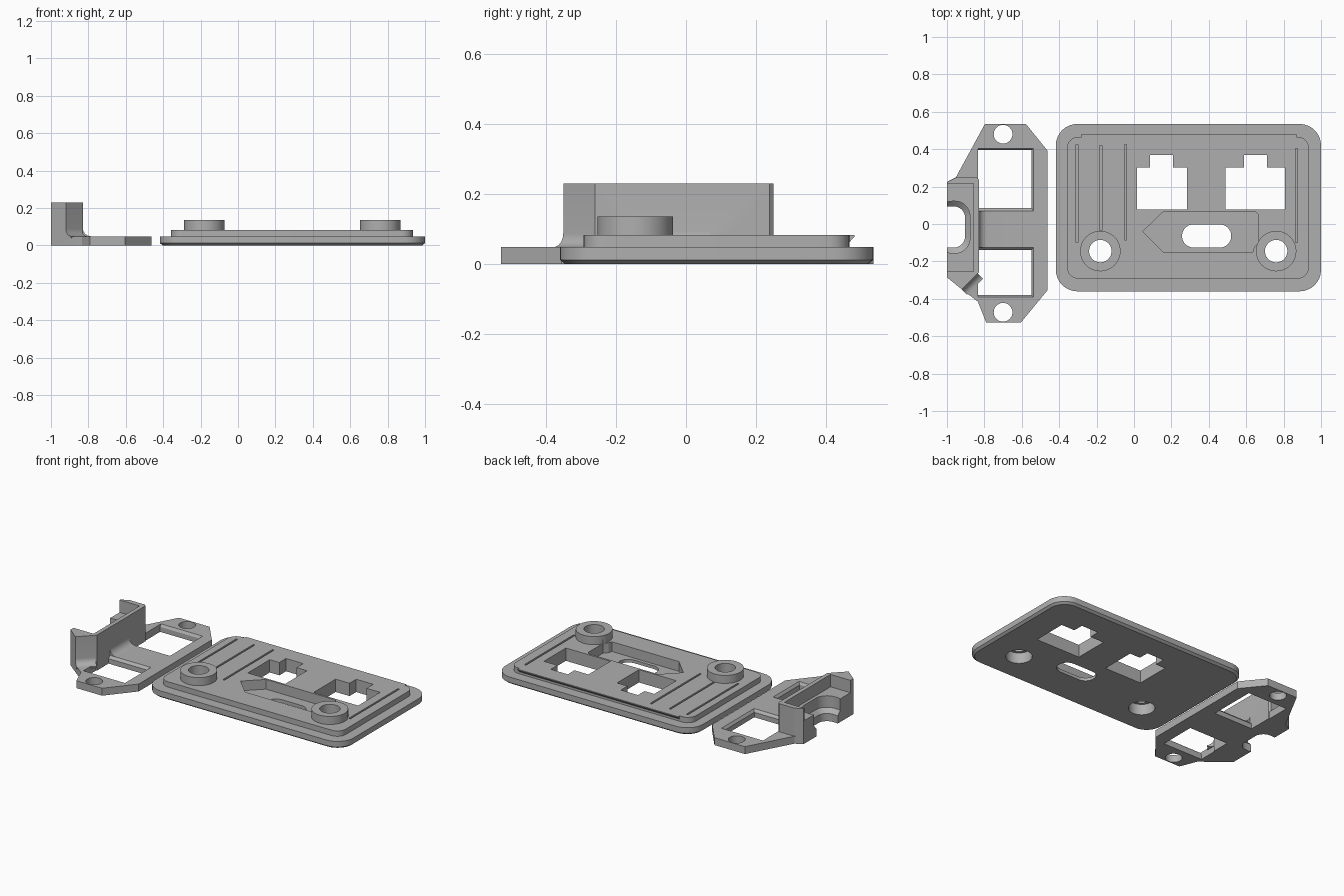
import bpy, bmesh
from math import sin, cos, pi, radians

if "Cube" in bpy.data.objects:
    bpy.data.objects.remove(bpy.data.objects["Cube"], do_unlink=True)

grey = bpy.data.materials.new("plain_grey")
grey.use_nodes = True
grey.diffuse_color = (0.43, 0.43, 0.43, 1)
grey.node_tree.nodes["Principled BSDF"].inputs["Base Color"].default_value = (0.43, 0.43, 0.43, 1)


def rounded(x0, x1, y0, y1, r, n=8):
    """Counter-clockwise rounded rectangle outline."""
    corners = [(x1 - r, y1 - r), (x0 + r, y1 - r), (x0 + r, y0 + r), (x1 - r, y0 + r)]
    return [(cx + r * cos(pi / 2 * (k + i / n)), cy + r * sin(pi / 2 * (k + i / n)))
            for k, (cx, cy) in enumerate(corners) for i in range(n + 1)]


def rect(x0, x1, y0, y1):
    return [(x0, y0), (x1, y0), (x1, y1), (x0, y1)]


def circle(cx, cy, r, n=48):
    return [(cx + r * cos(2 * pi * i / n), cy + r * sin(2 * pi * i / n)) for i in range(n)]


def loft(name, levels):
    """Closed solid through outlines [(z, points), ...] with equal point counts."""
    bm = bmesh.new()
    rings = [[bm.verts.new((x, y, z)) for x, y in pts] for z, pts in levels]
    n = len(rings[0])
    for a, b in zip(rings, rings[1:]):
        for i in range(n):
            j = (i + 1) % n
            bm.faces.new((a[i], a[j], b[j], b[i]))
    bm.faces.new(rings[0][::-1])
    bm.faces.new(rings[-1])
    bmesh.ops.remove_doubles(bm, verts=bm.verts, dist=1e-5)
    bmesh.ops.recalc_face_normals(bm, faces=bm.faces)
    mesh = bpy.data.meshes.new(name)
    bm.to_mesh(mesh)
    bm.free()
    mesh.materials.append(grey)
    ob = bpy.data.objects.new(name, mesh)
    bpy.context.scene.collection.objects.link(ob)
    return ob


def prism(name, pts, z0, z1):
    return loft(name, [(z0, pts), (z1, pts)])


def combine(ob, tools, operation):
    """Apply booleans in order and discard the tools."""
    for t in tools:
        mod = ob.modifiers.new("bool", "BOOLEAN")
        mod.operation, mod.solver, mod.object = operation, "EXACT", t
    bpy.context.view_layer.update()
    dg = bpy.context.evaluated_depsgraph_get()
    mesh = bpy.data.meshes.new_from_object(ob.evaluated_get(dg))
    ob.modifiers.clear()
    ob.data = mesh
    for t in tools:
        bpy.data.objects.remove(t, do_unlink=True)


def fillet(name, a, b, out, r, z):
    """Concave fillet strip along the foot of a wall from a to b."""
    prof = [(-0.01, -0.01), (r, -0.01)]
    prof += [(r - r * sin(t * pi / 12), r - r * cos(t * pi / 12)) for t in range(7)]
    prof += [(-0.01, r)]
    ob = loft(name, [(0, prof), (1, prof)])
    for v in ob.data.vertices:
        d, h, t = v.co
        v.co = (a[0] + (b[0] - a[0]) * t + out[0] * d,
                a[1] + (b[1] - a[1]) * t + out[1] * d, z + h)
    bm = bmesh.new()
    bm.from_mesh(ob.data)
    bmesh.ops.recalc_face_normals(bm, faces=bm.faces)
    bm.to_mesh(ob.data)
    bm.free()
    return ob


# Cover plate: chamfered base, raised lip, screw bosses and snap ridge
BASE, LIP = 0.048, 0.083
outer = rounded(-0.418, 1.0, -0.36, 0.535, 0.115)
inset = rounded(-0.403, 0.985, -0.345, 0.52, 0.10)
plate = loft("cover_plate", [(0, inset), (0.012, outer), (BASE, outer)])
bosses = [(-0.18, -0.145), (0.76, -0.145)]
adds = [prism("lip", rounded(-0.358, 0.935, -0.292, 0.466, 0.06), 0.02, LIP)]
adds += [prism("boss", circle(x, y, 0.108), 0.03, 0.135) for x, y in bosses]
adds.append(loft("snap_ridge", [(0.062, rect(-0.28, 0.87, 0.44, 0.466)),
                                (0.078, rect(-0.28, 0.87, 0.44, 0.481)),
                                (LIP, rect(-0.28, 0.87, 0.44, 0.481))]))
combine(plate, adds, "UNION")

# Openings: screw holes, stepped windows, cable pocket with slot, thin grooves
cuts = []
for x, y in bosses:
    cuts.append(prism("screw_hole", circle(x, y, 0.06), -0.1, 0.3))
    cuts.append(prism("counterbore", circle(x, y, 0.078), -0.1, 0.07))
for x0, x1, n0, n1 in [(0.016, 0.283, 0.085, 0.208), (0.488, 0.807, 0.588, 0.71)]:
    cuts.append(prism("window", [(x0, 0.077), (x1, 0.077), (x1, 0.302), (n1, 0.302),
                                 (n1, 0.37), (n0, 0.37), (n0, 0.302), (x0, 0.302)], -0.1, 0.3))
cuts.append(prism("pocket", [(0.047, -0.04), (0.155, -0.149), (0.635, -0.149), (0.642, -0.125),
                             (0.665, -0.1), (0.665, 0.05), (0.652, 0.064), (0.155, 0.064)],
                  0.02, 0.11))
cuts.append(prism("slot", rounded(0.257, 0.52, -0.126, -0.002, 0.0615), -0.1, 0.06))
for x, y0, y1 in [(-0.305, -0.1, 0.425), (-0.178, -0.035, 0.42),
                  (-0.045, -0.085, 0.425), (0.869, -0.1, 0.405)]:
    cuts.append(prism("groove", rect(x - 0.006, x + 0.006, y0, y1), 0.06, 0.2))
combine(plate, cuts, "DIFFERENCE")

# Clamp bracket: flat frame with two windows and two screw holes
frame = prism("clamp_bracket", [
    (-0.797, 0.535), (-0.578, 0.535), (-0.463, 0.393), (-0.463, -0.355), (-0.605, -0.527),
    (-0.79, -0.527), (-0.835, -0.415), (-0.92, -0.35), (-1.0, -0.285), (-1.0, 0.225),
    (-0.952, 0.25)], 0, BASE)
cuts = [prism("hole", circle(-0.70, y, 0.05), -0.1, 0.2) for y in (0.48, -0.472)]
for y0, y1, t0, t1 in [(0.085, 0.395, 0.07, 0.405), (-0.38, -0.14, -0.39, -0.125)]:
    low, top = rect(-0.835, -0.549, y0, y1), rect(-0.835, -0.537, t0, t1)
    cuts.append(loft("window", [(-0.1, low), (0.032, low), (BASE, top), (0.1, top)]))
combine(frame, cuts, "DIFFERENCE")

# Upright cable rest with fillets at its foot
block = [(-0.83, -0.26), (-0.83, 0.238), (-0.842, 0.25), (-0.95, 0.25),
         (-1.0, 0.225), (-1.0, -0.285), (-0.92, -0.35)]
s = 0.7071
combine(frame, [
    prism("upright", block, 0, 0.23),
    fillet("bar_fillet", (-0.83, -0.125), (-0.83, 0.07), (1, 0), 0.045, BASE),
    fillet("end_fillet", (-0.835, -0.265), (-0.92, -0.35), (s, -s), 0.04, BASE)], "UNION")

# Top recess and rounded cable notch
combine(frame, [
    prism("recess", rect(-1.1, -0.857, -0.255, 0.217), 0.15, 0.3),
    loft("notch", [(-0.1, rounded(-1.05, -0.903, -0.126, 0.094, 0.06)),
                   (0.05, rounded(-1.05, -0.903, -0.126, 0.094, 0.06)),
                   (0.075, rounded(-1.05, -0.877, -0.156, 0.122, 0.08)),
                   (0.2, rounded(-1.05, -0.877, -0.156, 0.122, 0.08))])], "DIFFERENCE")

# Smooth the round walls, keep hard edges
for ob in (plate, frame):
    bpy.ops.object.select_all(action="DESELECT")
    ob.select_set(True)
    bpy.context.view_layer.objects.active = ob
    bpy.ops.object.shade_smooth_by_angle(angle=radians(25))
